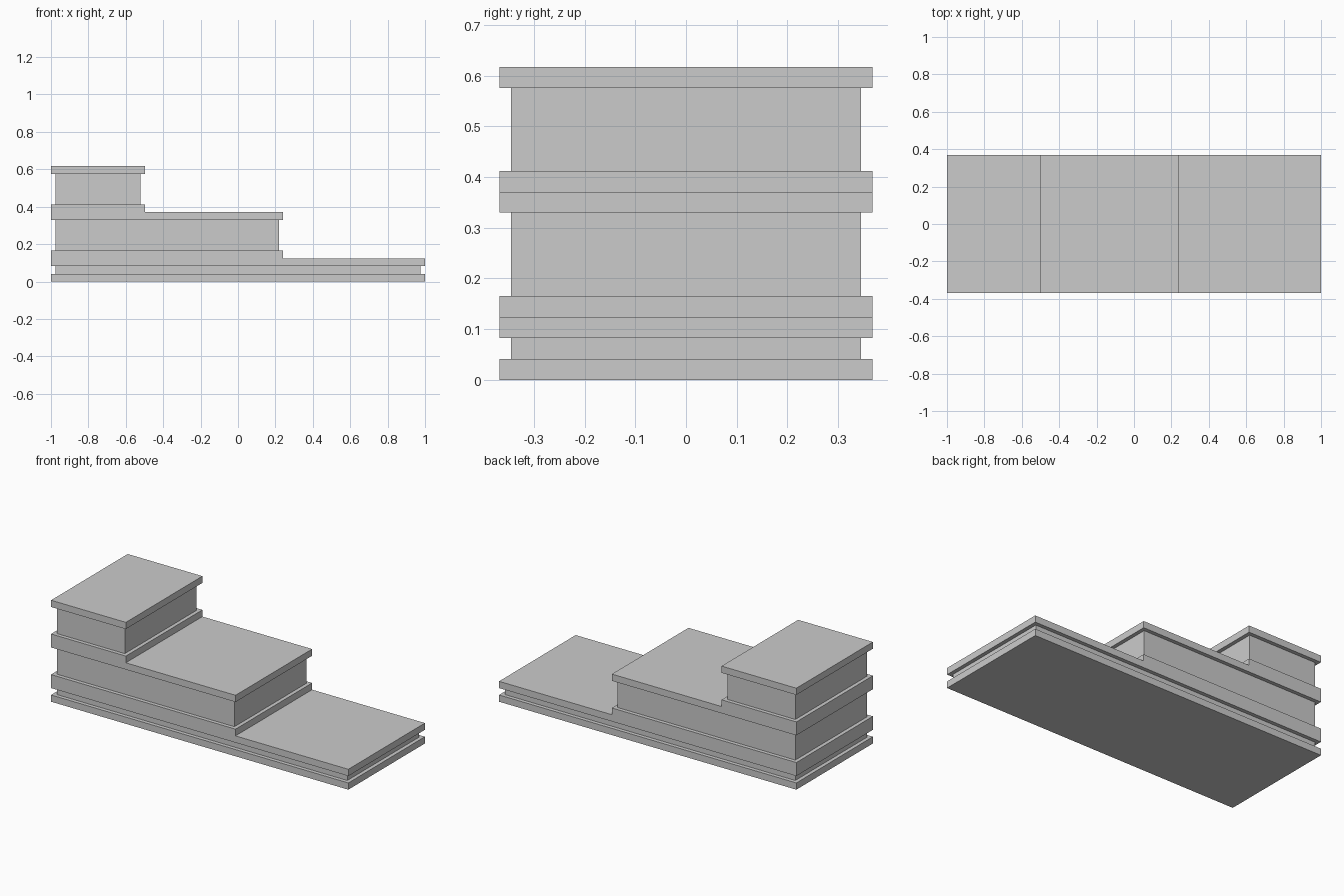
import bpy, bmesh

if "Cube" in bpy.data.objects:
    bpy.data.objects.remove(bpy.data.objects["Cube"])

HALF_DEPTH = 0.368   # half width of the slabs in y
INSET = 0.023        # how far the recessed walls sit behind the slab edges
SLAB = 0.041         # thickness of one slab


def extrude_profile(name, profile, half_depth):
    """Extrude an x/z outline along y into a closed solid."""
    bm = bmesh.new()
    face = bm.faces.new([bm.verts.new((x, -half_depth, z)) for x, z in profile])
    ext = bmesh.ops.extrude_face_region(bm, geom=[face])
    verts = [v for v in ext["geom"] if isinstance(v, bmesh.types.BMVert)]
    bmesh.ops.translate(bm, verts=verts, vec=(0, 2 * half_depth, 0))
    bmesh.ops.recalc_face_normals(bm, faces=bm.faces[:])
    mesh = bpy.data.meshes.new(name)
    bm.to_mesh(mesh)
    bm.free()
    obj = bpy.data.objects.new(name, mesh)
    bpy.context.collection.objects.link(obj)
    return obj


def slab(name, right, z):
    extrude_profile(name, [(-1, z), (right, z), (right, z + SLAB), (-1, z + SLAB)],
                    HALF_DEPTH)


def stepped_slab(name, right, upper_right, z):
    """Tread of one tier joined with the base slab of the tier above."""
    extrude_profile(name, [(-1, z), (right, z), (right, z + SLAB),
                           (upper_right, z + SLAB), (upper_right, z + 2 * SLAB),
                           (-1, z + 2 * SLAB)], HALF_DEPTH)


def wall(name, right, z0, z1):
    l, r = -1 + INSET, right - INSET
    extrude_profile(name, [(l, z0), (r, z0), (r, z1), (l, z1)], HALF_DEPTH - INSET)


# right-hand ends of the three tiers
LOW, MID, HIGH = 1.0, 0.241, -0.497

# lower tier
slab("base_slab", LOW, 0)
wall("lower_wall", LOW, 0.041, 0.083)
stepped_slab("lower_tread", LOW, MID, 0.083)

# middle tier
wall("middle_wall", MID, 0.165, 0.330)
stepped_slab("middle_tread", MID, HIGH, 0.330)

# upper tier
wall("upper_wall", HIGH, 0.412, 0.576)
slab("top_slab", HIGH, 0.576)
